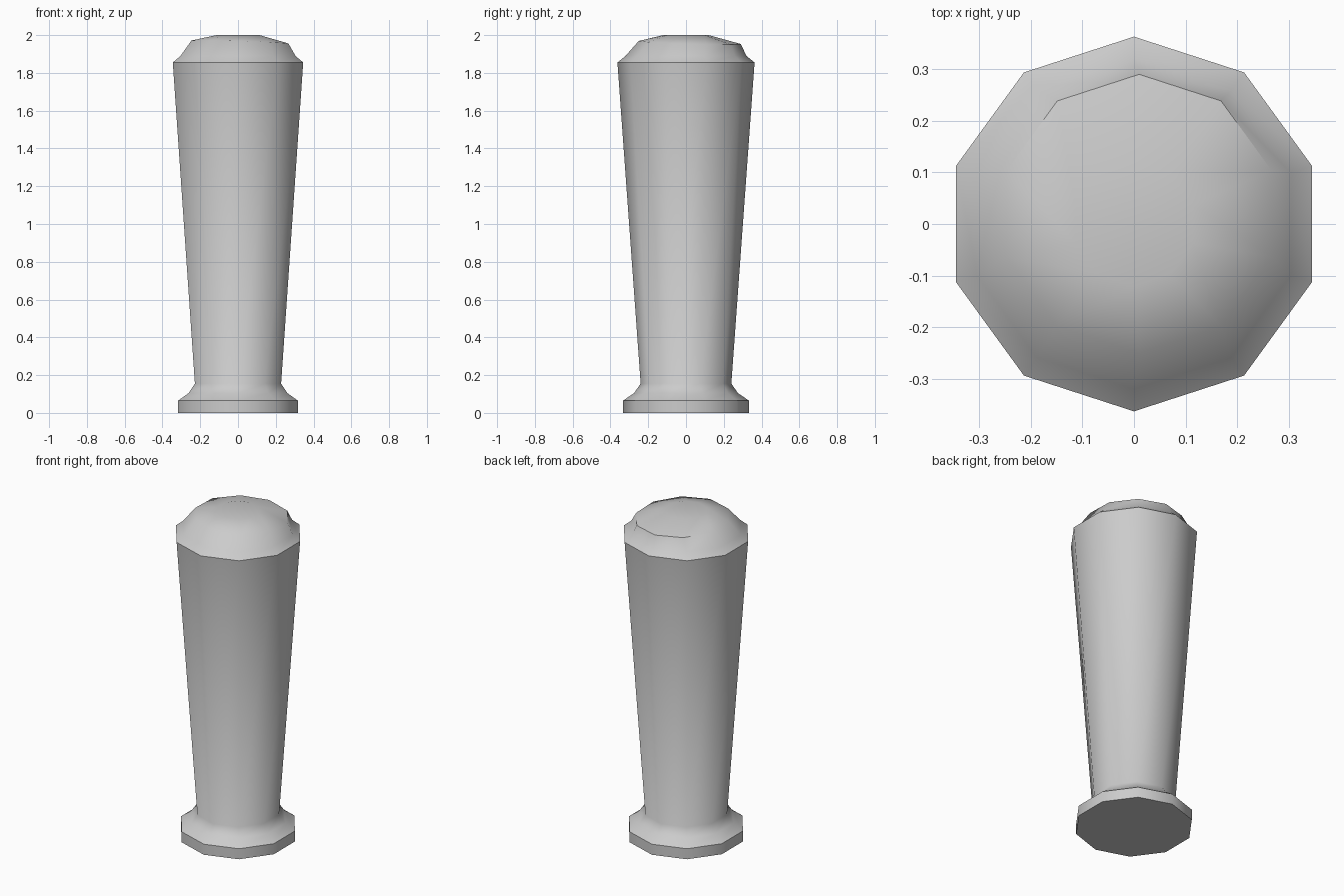
import bpy, bmesh, math

cube = bpy.data.objects.get("Cube")
if cube:
    bpy.data.objects.remove(cube, do_unlink=True)

SIDES = 10

grey = bpy.data.materials.new("plain grey")
grey.use_nodes = True
grey.diffuse_color = (0.6, 0.6, 0.6, 1)
grey.node_tree.nodes["Principled BSDF"].inputs["Base Color"].default_value = (0.6, 0.6, 0.6, 1)

# Profile as (radius, height): foot, flared neck, tapered shaft, rounded cap
foot = [(0.333, 0), (0.333, 0.065)]
neck = [(0.275, 0.105), (0.24, 0.155)]
shaft_top = [(0.363, 1.855)]
cap = [(0.32, 1.89), (0.27, 1.962), (0.12, 2.0)]

bm = bmesh.new()
rings = []
for r, z in foot + neck + shaft_top + cap:
    ring = []
    for i in range(SIDES):
        a = math.tau * i / SIDES + math.pi / 2
        x, y = r * math.cos(a), r * math.sin(a)
        # The worn upper cap leans a little towards the back left
        if 1.9 < z < 1.99:
            x, y = x + 0.01, y + 0.02
            z_here = z - 0.03 * (x + y)
        else:
            z_here = z
        ring.append(bm.verts.new((x, y, z_here)))
    rings.append(ring)

# Skin the rings and close both ends
for low, high in zip(rings, rings[1:]):
    for i in range(SIDES):
        j = (i + 1) % SIDES
        bm.faces.new((low[i], low[j], high[j], high[i]))
bm.faces.new(rings[0][::-1])
centre = bm.verts.new((0, 0, 1.992))
for i in range(SIDES):
    bm.faces.new((rings[-1][i], rings[-1][(i + 1) % SIDES], centre))
bmesh.ops.recalc_face_normals(bm, faces=bm.faces[:])

mesh = bpy.data.meshes.new("bollard_post")
bm.to_mesh(mesh)
bm.free()
mesh.materials.append(grey)
post = bpy.data.objects.new("bollard_post", mesh)
bpy.context.collection.objects.link(post)

# Smooth sides, with crisp foot and cap rims
bpy.ops.object.select_all(action="DESELECT")
post.select_set(True)
bpy.context.view_layer.objects.active = post
bpy.ops.object.shade_smooth_by_angle(angle=math.radians(45))
